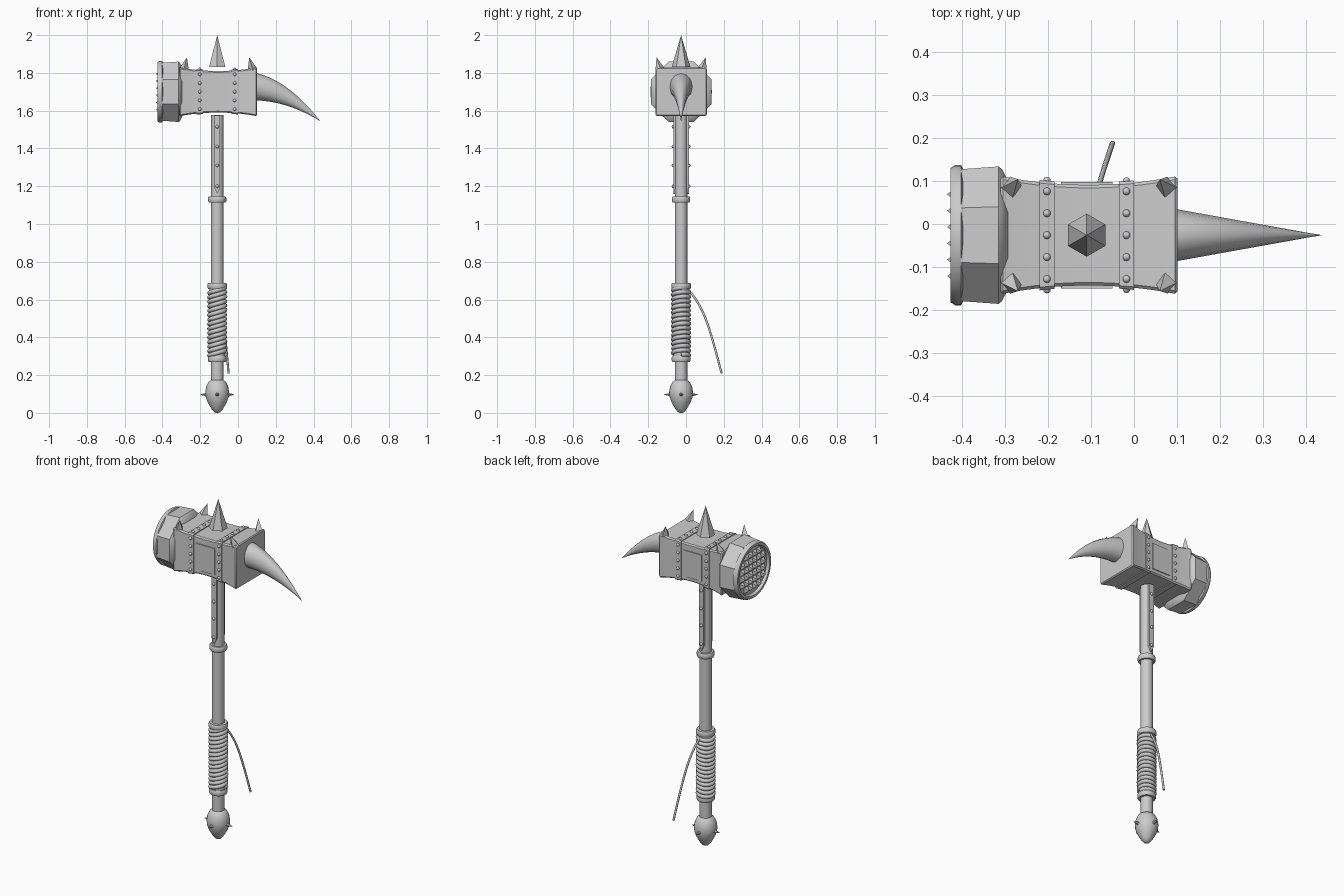
import bpy, bmesh, math
from mathutils import Vector

if "Cube" in bpy.data.objects:
    bpy.data.objects.remove(bpy.data.objects["Cube"])

AX, AY, HZ = -0.11, -0.026, 1.70      # shaft axis and head centre height

metal = bpy.data.materials.new("grey_metal")
metal.use_nodes = True
GREY = (0.6, 0.6, 0.6, 1)
metal.diffuse_color = GREY
metal.node_tree.nodes["Principled BSDF"].inputs["Base Color"].default_value = GREY


def finish(name, bm, angle=35):
    bmesh.ops.recalc_face_normals(bm, faces=bm.faces)
    mesh = bpy.data.meshes.new(name)
    bm.to_mesh(mesh)
    bm.free()
    mesh.materials.append(metal)
    ob = bpy.data.objects.new(name, mesh)
    bpy.context.collection.objects.link(ob)
    bpy.ops.object.select_all(action='DESELECT')
    ob.select_set(True)
    bpy.context.view_layer.objects.active = ob
    bpy.ops.object.shade_smooth_by_angle(angle=math.radians(angle))
    return ob


def add_loft(bm, rings, closed=False):
    """Skin a list of point rings, capping the ends unless closed."""
    vs = [[bm.verts.new(p) for p in r] for r in rings]
    n = len(vs[0])
    pairs = list(zip(vs, vs[1:])) + ([(vs[-1], vs[0])] if closed else [])
    for a, b in pairs:
        for i in range(n):
            j = (i + 1) % n
            bm.faces.new((a[i], a[j], b[j], b[i]))
    if not closed:
        bm.faces.new(vs[0])
        bm.faces.new(vs[-1])


def ring(c, ru, rv, n, axis, turn=0):
    """Ellipse of n points around c, square to the axis."""
    u, v = {'X': ((0, 1, 0), (0, 0, 1)), 'Z': ((1, 0, 0), (0, 1, 0))}[axis]
    angles = [math.tau * (i + turn) / n for i in range(n)]
    return [Vector(c) + Vector(u) * ru * math.cos(a) + Vector(v) * rv * math.sin(a) for a in angles]


def lathe(name, profile, n=24, axis='Z', turn=0, closed=False):
    """Turn (radius, position) pairs about the shaft or head axis."""
    bm = bmesh.new()
    place = (lambda p: (AX, AY, p)) if axis == 'Z' else (lambda p: (p, AY, HZ))
    add_loft(bm, [ring(place(p), r, r, n, axis, turn) for r, p in profile], closed)
    return finish(name, bm)


def add_spike(bm, base, tip, r, n=6, turn=0.0):
    d = Vector(tip) - Vector(base)
    q = d.to_track_quat('Z', 'Y')
    pts = [Vector(base) + q @ Vector((r * math.cos(a), r * math.sin(a), 0))
           for a in (math.tau * (i + turn) / n for i in range(n))]
    vs = [bm.verts.new(p) for p in pts]
    top = bm.verts.new(tip)
    bm.faces.new(vs)
    for i in range(n):
        bm.faces.new((vs[i], vs[(i + 1) % n], top))


def add_rivet(bm, p, r=0.009):
    new = bmesh.ops.create_uvsphere(bm, u_segments=10, v_segments=6, radius=r)
    bmesh.ops.translate(bm, verts=new['verts'], vec=p)


def add_box(bm, c, size):
    new = bmesh.ops.create_cube(bm, size=1)
    bmesh.ops.scale(bm, verts=new['verts'], vec=size)
    bmesh.ops.translate(bm, verts=new['verts'], vec=c)


def tube(name, points, r, smooth=False):
    cu = bpy.data.curves.new(name, 'CURVE')
    cu.dimensions = '3D'
    cu.bevel_depth, cu.bevel_resolution, cu.use_fill_caps = r, 2, True
    sp = cu.splines.new('NURBS' if smooth else 'POLY')
    sp.points.add(len(points) - 1)
    for p, co in zip(sp.points, points):
        p.co = (*co, 1)
    if smooth:
        sp.use_endpoint_u = True
        sp.order_u = 3
    cu.materials.append(metal)
    ob = bpy.data.objects.new(name, cu)
    bpy.context.collection.objects.link(ob)


# Waisted hammer block
def waist(x):
    t = ((x + 0.105) / 0.205) ** 2
    return 0.117 + 0.02 * t, 0.11 + 0.019 * t


def block_ring(x, grow=0.0, c=0.007):
    hy, hz = (h + grow for h in waist(x))
    out = []
    for sy, sz in ((1, 1), (-1, 1), (-1, -1), (1, -1)):
        pair = [(sy * hy, sz * (hz - c)), (sy * (hy - c), sz * hz)]
        out += pair if sy * sz > 0 else pair[::-1]
    return [(x, AY + y, HZ + z) for y, z in out]


def block(name, x0, x1, steps, grow=0.0, lip=0.0):
    bm = bmesh.new()
    rings = [block_ring(x0 + (x1 - x0) * i / steps, grow) for i in range(steps + 1)]
    if lip:
        rings = [block_ring(x0 - lip, -lip)] + rings + [block_ring(x1 + lip, -lip)]
    add_loft(bm, rings)
    return finish(name, bm)


block("hammer_block", -0.305, 0.095, 16, lip=0.006)
BANDS = ((-0.22, -0.185), (-0.035, 0.0))
for side, (a, b) in zip(("right", "left"), BANDS):
    block(side + "_band", a, b, 3, grow=0.005)

# Rivets on the bands
bm = bmesh.new()
for a, b in BANDS:
    x = (a + b) / 2
    hy, hz = (h + 0.005 for h in waist(x))
    for i in range(-2, 3):
        add_rivet(bm, (x, AY + i * 0.051, HZ + hz))
        for s in (-1, 1):
            add_rivet(bm, (x, AY + s * hy, HZ + i * 0.046))
finish("band_rivets", bm)

# Flat panels between the bands
bm = bmesh.new()
for s in (-1, 1):
    add_box(bm, (AX, AY + s * 0.119, HZ - 0.008), (0.12, 0.009, 0.155))
finish("side_panels", bm)

# Crown spike and corner claws
bm = bmesh.new()
add_spike(bm, (AX, AY, 1.83), (AX, AY, 2.0), 0.05, 6, 0.5)
crown = finish("crown_spike", bm, 20)
bm = bmesh.new()
for x, inward in ((-0.285, 1), (0.075, -1)):
    for s in (-1, 1):
        add_spike(bm, (x, AY + s * 0.112, 1.82), (x + inward * 0.015, AY + s * 0.13, 1.882), 0.025, 4, 0.5)
finish("corner_claws", bm, 20)

# Striking face: octagonal collar, round rim and studs
lathe("face_collar", [(0.13, -0.29), (0.166, -0.307), (0.173, -0.315), (0.166, -0.402)], 8, 'X', 0.5)
lathe("face_rim", [(0.155, -0.398), (0.163, -0.402), (0.163, -0.416), (0.156, -0.427),
                   (0.142, -0.427), (0.135, -0.412), (0.135, -0.398)], 40, 'X', closed=True)
lathe("face_plate", [(0.14, -0.395), (0.14, -0.412)], 40, 'X')
bm = bmesh.new()
for i in range(6):
    for j in range(6):
        y, z = (i - 2.5) * 0.038, (j - 2.5) * 0.038
        if math.hypot(y, z) < 0.125:
            add_spike(bm, (-0.411, AY + y, HZ + z), (-0.435, AY + y, HZ + z), 0.024, 4, 0.5)
finish("face_studs", bm, 20)

# Curved horn
bm = bmesh.new()
rings = []
for i in range(15):
    t = i / 14
    k = max(1 - t, 0.01)
    top = 1.80 - 0.07 * t - 0.185 * t * t
    low = 1.655 - 0.01 * t - 0.1 * t * t
    rings.append(ring((0.09 + 0.345 * t, AY, (top + low) / 2),
                      0.062 * k, max((top - low) / 2, 0.001), 12, 'X'))
add_loft(bm, rings)
finish("horn", bm, 45)

# Shaft and collars
lathe("shaft", [(0.033, 0.14), (0.033, 1.576)])
for name, r, z, h in (("upper_ring", 0.048, 1.13, 0.016), ("grip_top_ring", 0.052, 0.672, 0.016),
                      ("grip_bottom_ring", 0.05, 0.285, 0.015)):
    lathe(name, [(r - 0.016, z - h), (r - 0.004, z - h), (r, z - h / 2), (r, z + h / 2),
                 (r - 0.004, z + h), (r - 0.016, z + h)])

# Riveted straps with pointed ends
bm = bmesh.new()
for s in (-1, 1):
    outline = [(-0.016, 1.575), (0.016, 1.575), (0.016, 1.195), (0, 1.16), (-0.016, 1.195)]
    add_loft(bm, [[(AX + x, AY + s * d, z) for x, z in outline] for d in (0.025, 0.041)])
    for z in (1.2, 1.31, 1.41, 1.515):
        add_rivet(bm, (AX, AY + s * 0.041, z))
finish("shaft_straps", bm)

# Wrapped grip and loose cord
lathe("grip_core", [(0.042, 0.28), (0.042, 0.67)])
TURNS, STEP = 15, 24
tube("grip_wrap", [(AX + 0.042 * math.cos(a), AY + 0.042 * math.sin(a),
                    0.3 + 0.355 * i / (TURNS * STEP) + 0.008 * math.cos(a))
                   for i in range(TURNS * STEP + 1)
                   for a in [math.tau * i / STEP]], 0.0115)
tube("loose_cord", [(-0.105, 0.01, 0.655), (-0.09, 0.06, 0.6), (-0.07, 0.13, 0.44),
                    (-0.05, 0.188, 0.21)], 0.006, True)

# Pommel with four small spikes
lathe("pommel", [(0.03, 0.175), (0.045, 0.165), (0.058, 0.14), (0.063, 0.11), (0.061, 0.085),
                 (0.05, 0.055), (0.03, 0.02), (0.016, 0.004), (0.006, 0.0)])
bm = bmesh.new()
for i in range(4):
    d = Vector((math.cos(i * math.pi / 2), math.sin(i * math.pi / 2), 0))
    c = Vector((AX, AY, 0.097))
    add_spike(bm, c + d * 0.055, c + d * 0.093, 0.012, 6)
finish("pommel_spikes", bm)
